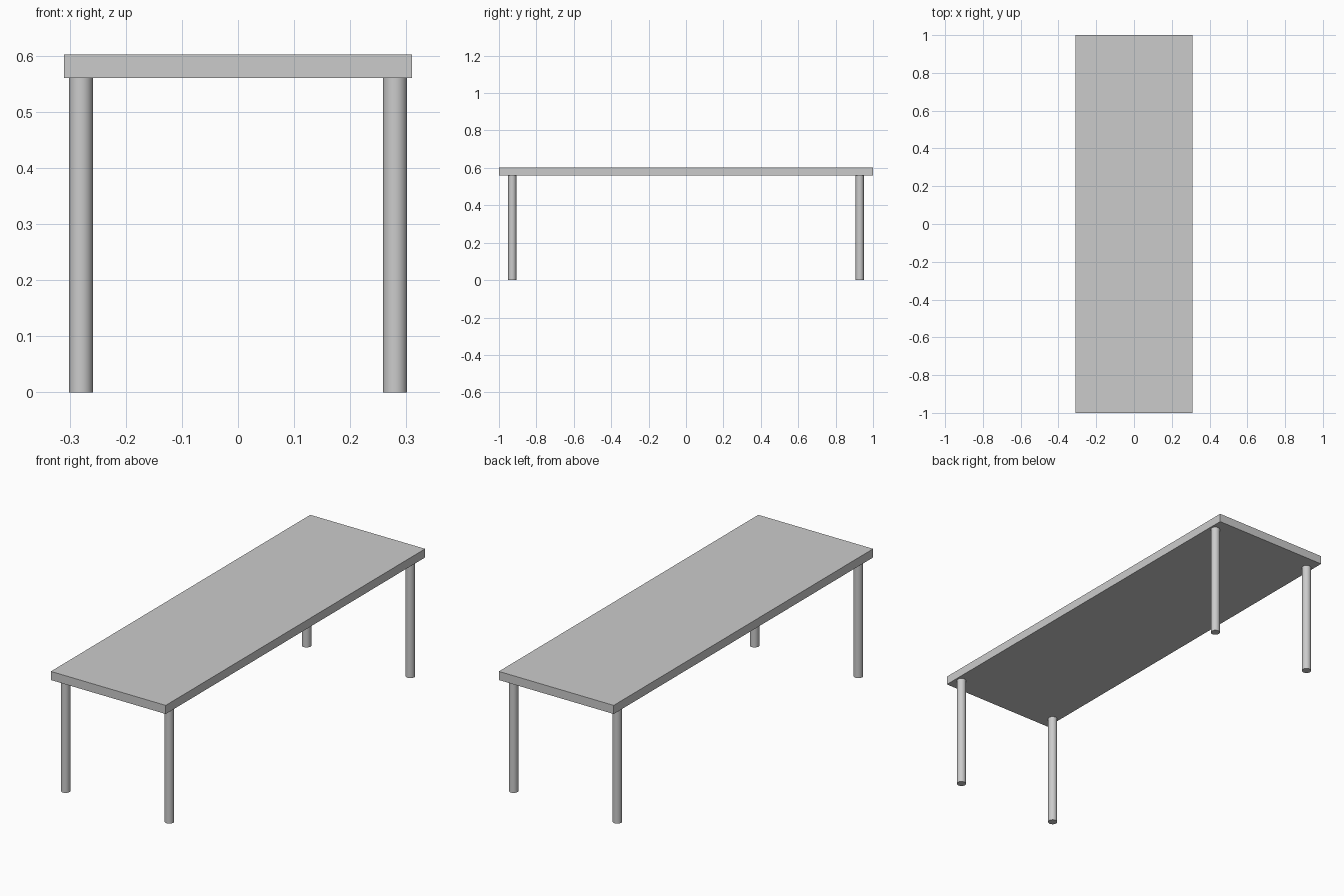
import bpy

if "Cube" in bpy.data.objects:
    bpy.data.objects.remove(bpy.data.objects["Cube"])

LEG_HEIGHT = 0.56
TOP_HEIGHT = 0.602
LEG_RADIUS = 0.0215
LEG_X, LEG_Y = 0.28, 0.929


def add_leg(name, x, y):
    bpy.ops.mesh.primitive_cylinder_add(
        vertices=32, radius=LEG_RADIUS, depth=LEG_HEIGHT,
        location=(x, y, LEG_HEIGHT / 2))
    bpy.context.object.name = name
    bpy.ops.object.shade_smooth_by_angle()


# Flat rectangular slab
bpy.ops.mesh.primitive_cube_add(size=1, location=(0, 0, (LEG_HEIGHT + TOP_HEIGHT) / 2))
top = bpy.context.object
top.name = "table_top"
top.scale = (0.62, 2.0, TOP_HEIGHT - LEG_HEIGHT)
bpy.ops.object.transform_apply(location=False, rotation=False, scale=True)

# Four round legs near the corners
for y_name, sy in (("front", -1), ("back", 1)):
    for x_name, sx in (("left", -1), ("right", 1)):
        add_leg(f"{y_name}_{x_name}_leg", sx * LEG_X, sy * LEG_Y)
